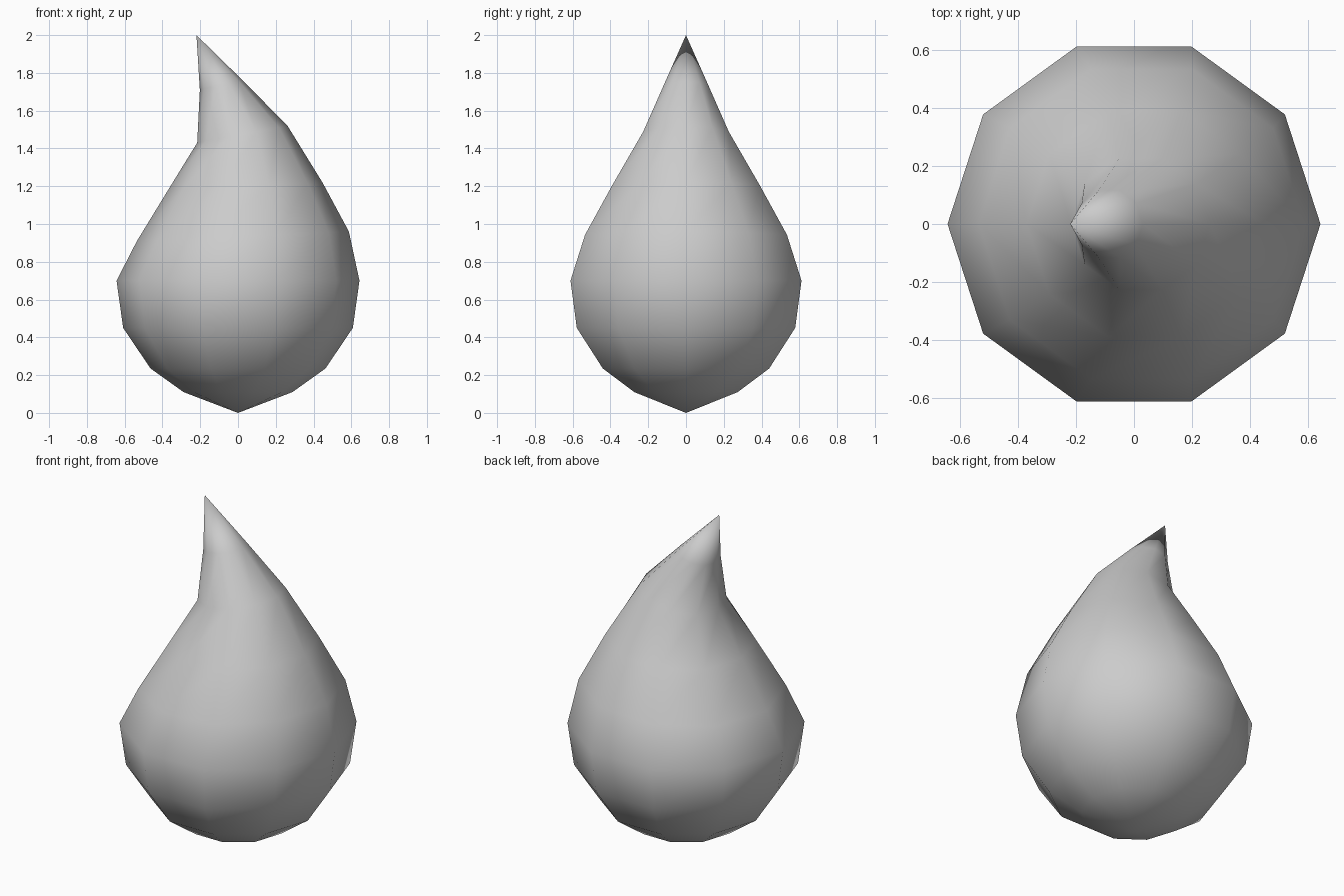
import bpy, bmesh
from math import cos, sin, pi

if "Cube" in bpy.data.objects:
    bpy.data.objects.remove(bpy.data.objects["Cube"])

SIDES = 10
BOTTOM, TIP = (0, 0, 0), (-0.22, 0, 2.0)
# rings: left x, left z, right x, right z, half depth radius
RINGS = [
    (-0.288, 0.11, 0.288, 0.11, 0.288),
    (-0.463, 0.235, 0.463, 0.235, 0.463),
    (-0.608, 0.45, 0.608, 0.45, 0.608),
    (-0.643, 0.70, 0.643, 0.70, 0.643),
    (-0.535, 0.91, 0.587, 0.96, 0.562),
    (-0.370, 1.18, 0.447, 1.22, 0.410),
    (-0.216, 1.43, 0.262, 1.52, 0.238),
    (-0.202, 1.71, 0.030, 1.755, 0.122),
]

bm = bmesh.new()


def add_ring(lx, lz, rx, rz, depth):
    """Ten-sided ring, tilted between its left and right points."""
    ring = []
    for i in range(SIDES):
        a = 2 * pi * i / SIDES
        t = (1 + cos(a)) / 2
        ring.append(bm.verts.new((lx + (rx - lx) * t, depth * sin(a), lz + (rz - lz) * t)))
    return ring


# Teardrop skin: stacked rings closed by a point at each end
rings = [add_ring(*r) for r in RINGS]
low, high = bm.verts.new(BOTTOM), bm.verts.new(TIP)
for i in range(SIDES):
    j = (i + 1) % SIDES
    bm.faces.new((low, rings[0][j], rings[0][i]))
    for a, b in zip(rings, rings[1:]):
        bm.faces.new((a[i], a[j], b[j], b[i]))
    bm.faces.new((rings[-1][i], rings[-1][j], high))

bmesh.ops.recalc_face_normals(bm, faces=bm.faces)
for f in bm.faces:
    f.smooth = True
mesh = bpy.data.meshes.new("droplet")
bm.to_mesh(mesh)
bm.free()
droplet = bpy.data.objects.new("droplet", mesh)
bpy.context.collection.objects.link(droplet)
